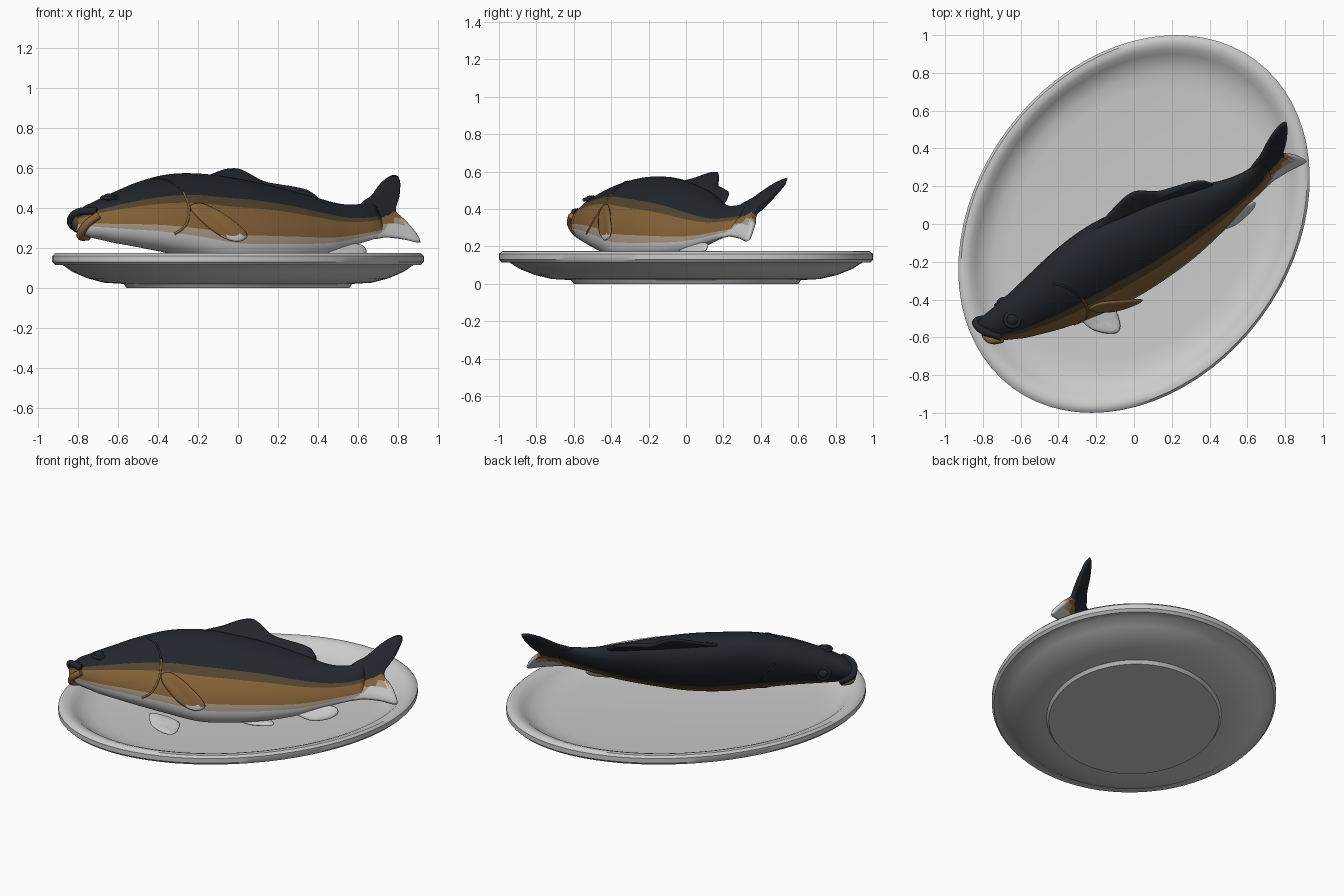
import bpy, bmesh, math
from mathutils import Vector

if "Cube" in bpy.data.objects:
    bpy.data.objects.remove(bpy.data.objects["Cube"])

def material(name, r, g, b):
    m = bpy.data.materials.new(name)
    m.diffuse_color = (r, g, b, 1)
    m.use_nodes = True
    m.node_tree.nodes["Principled BSDF"].inputs["Base Color"].default_value = m.diffuse_color
    return m

DARK, DUSK, BROWN, PALE, WHITE = range(5)
MATS = [material("dark_back", .016, .02, .026), material("back_blend", .09, .06, .03),
        material("brown_flank", .24, .125, .04), material("belly_blend", .42, .33, .24),
        material("white_belly", .7, .7, .7)]

def finish(name, bm, smooth=True):
    bmesh.ops.recalc_face_normals(bm, faces=bm.faces)
    me = bpy.data.meshes.new(name)
    for f in bm.faces:
        f.smooth = smooth
    bm.to_mesh(me)
    bm.free()
    ob = bpy.data.objects.new(name, me)
    bpy.context.collection.objects.link(ob)
    return ob

def spline(pts, t, closed=False):
    """Catmull-Rom through pts (tuples), t measured in point index."""
    n = len(pts)
    i = int(math.floor(t)) if closed else min(int(t), n - 2)
    f = t - i
    get = (lambda k: pts[k % n]) if closed else (lambda k: pts[max(0, min(n - 1, k))])
    a, b, c, d = (get(i + k) for k in (-1, 0, 1, 2))
    return [q + .5 * f * (r - p + f * (2*p - 5*q + 4*r - s + f * (3*(q - r) + s - p)))
            for p, q, r, s in zip(a, b, c, d)]

# Oval plate: a turned profile, stretched and rotated
PROFILE = [(.6, 0), (.615, .02), (.72, .026), (.81, .048), (.89, .08), (.945, .115), (.985, .115),
           (1, .13), (1, .16), (.985, .174), (.96, .176), (.93, .166), (.9, .142), (.86, .115),
           (.8, .097), (.72, .09)]
A, B, TURN, N = 1.08, .836, math.radians(53.3), 72
bm = bmesh.new()
rings = []
for r, z in PROFILE:
    ring = []
    for k in range(N):
        a = 2 * math.pi * k / N
        x, y = A * r * math.cos(a), B * r * math.sin(a)
        ring.append(bm.verts.new((x * math.cos(TURN) - y * math.sin(TURN),
                                  x * math.sin(TURN) + y * math.cos(TURN), z)))
    rings.append(ring)
for p, q in zip(rings, rings[1:]):
    for k in range(N):
        bm.faces.new((p[k], p[(k+1) % N], q[(k+1) % N], q[k]))
bm.faces.new(rings[0])
bm.faces.new(rings[-1])
plate = finish("plate", bm)
bpy.context.view_layer.objects.active = plate
plate.select_set(True)
bpy.ops.object.shade_smooth_by_angle(angle=math.radians(40))

# Fish spine: position along, sideways, height, half height, half width, roll
SPINE = [(-.99, -.075, .325, .04, .035, 45), (-.93, -.098, .333, .085, .07, 45),
         (-.8, -.115, .345, .137, .1, 45), (-.6, -.12, .36, .203, .13, 45),
         (-.4, -.115, .36, .256, .15, 45), (-.2, -.115, .343, .283, .155, 45),
         (0, -.12, .33, .267, .15, 45), (.2, -.125, .32, .235, .125, 45),
         (.4, -.13, .312, .18, .09, 42), (.55, -.13, .315, .127, .058, 38),
         (.68, -.12, .332, .108, .036, 36), (.78, -.09, .36, .12, .012, 36),
         (.97, -.05, .395, .2, .01, 36)]
U = Vector((math.cos(math.radians(30)), math.sin(math.radians(30)), 0))
V = Vector((-U.y, U.x, 0))
Z = Vector((0, 0, 1))

def station(u):
    i = 0
    while i < len(SPINE) - 2 and u > SPINE[i + 1][0]:
        i += 1
    f = (u - SPINE[i][0]) / (SPINE[i + 1][0] - SPINE[i][0])
    return spline(SPINE, i + max(0, min(1, f)))

def frame(u):
    s = station(u)
    r = math.radians(s[5])
    up = V * math.sin(r) + Z * math.cos(r)
    side = -V * math.cos(r) + Z * math.sin(r)
    return U * u + V * s[1] + Z * s[2], up, side, s[3], s[4]

def local(u, e, n=0):
    c, up, side, _, _ = frame(u)
    return c + up * e + side * n

def skin(u, deg, off=0):
    _, _, _, h, w = frame(u)
    a = math.radians(deg)
    return local(u, (h + off) * math.cos(a), (w + off) * math.sin(a))

def band(deg):
    for limit, m in ((92, DARK), (102, DUSK), (138, BROWN), (149, PALE)):
        if deg < limit:
            return m
    return WHITE

# Fish body loft
bm = bmesh.new()
SEG, RINGS = 60, 64
rings = []
for j in range(RINGS + 1):
    u = -.99 + 1.75 * (j / RINGS) ** 1.15
    rings.append([bm.verts.new(skin(u, 360 * k / SEG)) for k in range(SEG)])
for p, q in zip(rings, rings[1:]):
    for k in range(SEG):
        f = bm.faces.new((p[k], p[(k+1) % SEG], q[(k+1) % SEG], q[k]))
        d = 360 * (k + .5) / SEG
        f.material_index = band(min(d, 360 - d))
for ring in (rings[0], rings[-1]):
    bm.faces.new(ring).material_index = DUSK
body = finish("fish_body", bm)
for m in MATS:
    body.data.materials.append(m)

# Fins: thin lens-shaped blades from a smooth outline
def fin(name, pts, thick, colour):
    pts = [tuple(p) for p in pts]
    n = len(pts) * 6
    edge = [Vector(spline(pts, k / 6, True)) for k in range(n)]
    mid = sum(edge, Vector()) / n
    nor = Vector()
    for k in range(n):
        nor += (edge[k] - mid).cross(edge[(k+1) % n] - mid)
    nor.normalize()
    bm = bmesh.new()
    rim = [bm.verts.new(p) for p in edge]
    for sgn in (1, -1):
        prev = rim
        for s, t in ((.93, .6), (.75, .85), (.5, 1), (.25, 1)):
            ring = [bm.verts.new(mid + (p - mid) * s + nor * sgn * t * thick) for p in edge]
            for k in range(n):
                bm.faces.new((prev[k], prev[(k+1) % n], ring[(k+1) % n], ring[k]))
            prev = ring
        c = bm.verts.new(mid + nor * sgn * thick)
        for k in range(n):
            bm.faces.new((prev[k], prev[(k+1) % n], c))
    for f in bm.faces:
        f.material_index = colour(f.calc_center_median()) if callable(colour) else colour
    ob = finish(name, bm)
    for m in MATS:
        ob.data.materials.append(m)

def tail_colour(p):
    c, up, _, _, _ = frame(p.dot(U))
    e = (p - c).dot(up)
    return DARK if e > -.01 else BROWN if e > -.05 else PALE if e > -.075 else WHITE

DORSAL = [(-.24, .26), (-.1, .325), (0, .372), (.07, .385), (.12, .36), (.2, .295), (.31, .265),
          (.39, .245), (.44, .215), (.45, .15), (.2, .2), (0, .23)]
ANAL = [(.36, -.17), (.45, -.215), (.55, -.205), (.61, -.175), (.59, -.13), (.48, -.12)]
TAIL = [(.66, .09), (.76, .135), (.85, .19), (.93, .215), (.968, .19), (.93, .09), (.87, 0),
        (.92, -.09), (.955, -.18), (.945, -.205), (.86, -.165), (.76, -.125), (.66, -.09)]
fin("dorsal_fin", [local(*p) for p in DORSAL], .014, DARK)
fin("anal_fin", [local(*p) for p in ANAL], .012, WHITE)
fin("tail_fin", [local(*p) for p in TAIL], .016, tail_colour)

# Paired fins: one against the flank, the others spread on the plate
FLANK = [(-.43, 107, .0), (-.36, 104, .012), (-.24, 119, .025), (-.16, 137, .035),
         (-.22, 147, .03), (-.32, 142, .015), (-.41, 122, .0)]
fin("upper_pectoral_fin", [skin(*p) for p in FLANK], .012,
    lambda p: BROWN if p.z > .262 else WHITE)
fin("lower_pectoral_fin", [(-.3, -.46, .15), (-.25, -.54, .125), (-.17, -.575, .115),
    (-.09, -.575, .11), (-.075, -.52, .11), (-.13, -.43, .13)], .01, WHITE)
fin("pelvic_fin", [(.12, -.2, .13), (.21, -.2, .115), (.31, -.16, .115),
    (.345, -.125, .12), (.29, -.09, .125), (.18, -.1, .14)], .01, WHITE)

# Lips and gill edge as tubes
def tube(name, pts, radius, mat):
    cu = bpy.data.curves.new(name, 'CURVE')
    cu.dimensions = '3D'
    cu.bevel_depth, cu.bevel_resolution, cu.use_fill_caps = radius, 4, True
    pts = [tuple(p) for p in pts]
    n = (len(pts) - 1) * 6
    sp = cu.splines.new('POLY')
    sp.points.add(n)
    for k in range(n + 1):
        sp.points[k].co = (*spline(pts, k / 6), 1)
    cu.materials.append(MATS[mat])
    bpy.context.collection.objects.link(bpy.data.objects.new(name, cu))

def mirrored(half):
    return [local(*p) for p in half] + [local(u, e, -n) for u, e, n in half[-2::-1]]

tube("upper_lip", mirrored([(-.91, -.01, .078), (-.96, .022, .058), (-.985, .035, .03), (-.99, .038, 0)]), .019, DARK)
tube("lower_lip", mirrored([(-.91, -.035, .075), (-.95, -.05, .055), (-.97, -.06, .03), (-.975, -.063, 0)]), .02, BROWN)
GILL = [(-.53, 38), (-.47, 60), (-.435, 85), (-.44, 110), (-.48, 135), (-.54, 152)]
for side, sgn in (("upper", 1), ("lower", -1)):
    for part, lo, hi, mat in (("top", 0, 4, DARK), ("bottom", 2, 6, BROWN)):
        tube(f"{side}_gill_edge_{part}", [skin(u, sgn * d, -.001) for u, d in GILL[lo:hi][:3 if lo == 0 else 4]], .006, mat)

# Eyes: a ball in a raised ring
for side, sgn in (("upper", 1), ("lower", -1)):
    c = skin(-.81, sgn * 55, -.004)
    out = (c - frame(-.81)[0]).normalized()
    rot = out.to_track_quat('Z', 'Y').to_euler()
    for part, kind in (("eye", 0), ("eye_ring", 1)):
        if kind:
            bpy.ops.mesh.primitive_torus_add(location=c, rotation=rot, major_radius=.037, minor_radius=.011,
                                             major_segments=32, minor_segments=10)
        else:
            bpy.ops.mesh.primitive_uv_sphere_add(location=c, rotation=rot, radius=.033, segments=24, ring_count=12)
        ob = bpy.context.object
        ob.name = f"{side}_{part}"
        if not kind:
            ob.scale.z = .7
        ob.data.materials.append(MATS[DARK])
        ob.data.shade_smooth()
